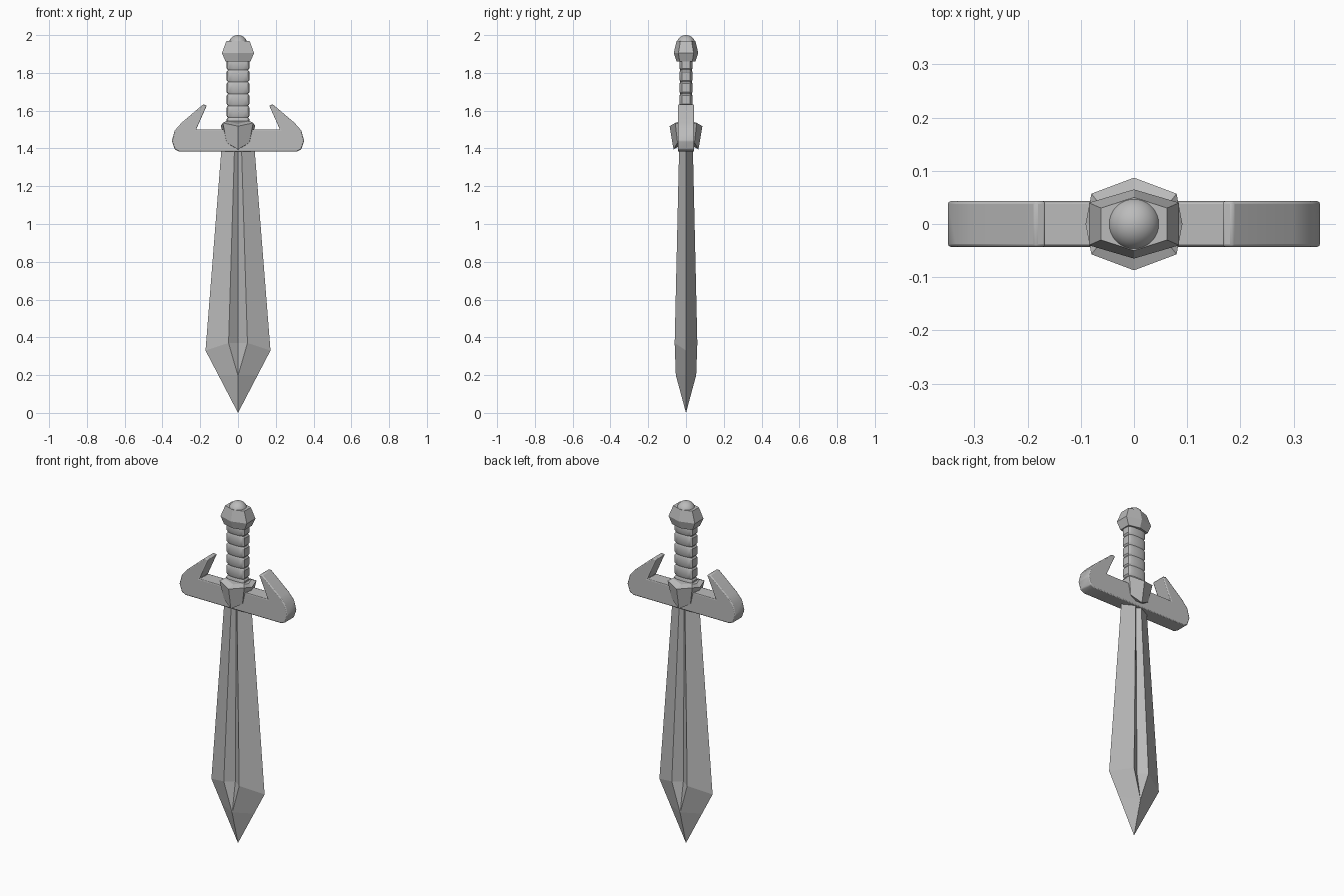
import bpy, bmesh, math

if "Cube" in bpy.data.objects:
    bpy.data.objects.remove(bpy.data.objects["Cube"])

grey = bpy.data.materials.new("plain_grey")
grey.use_nodes = True
grey.diffuse_color = (0.5, 0.5, 0.5, 1)
grey.node_tree.nodes["Principled BSDF"].inputs["Base Color"].default_value = (0.5, 0.5, 0.5, 1)


def finish(name, bm, smooth=None):
    bmesh.ops.recalc_face_normals(bm, faces=bm.faces)
    mesh = bpy.data.meshes.new(name)
    bm.to_mesh(mesh)
    bm.free()
    mesh.materials.append(grey)
    ob = bpy.data.objects.new(name, mesh)
    bpy.context.collection.objects.link(ob)
    if smooth:
        bpy.ops.object.select_all(action='DESELECT')
        ob.select_set(True)
        bpy.context.view_layer.objects.active = ob
        bpy.ops.object.shade_smooth_by_angle(angle=math.radians(smooth))
    return ob


def loft(name, rings, smooth=None):
    """Skin a stack of rings of equal length and cap both ends."""
    bm = bmesh.new()
    loops = [[bm.verts.new(p) for p in ring] for ring in rings]
    n = len(loops[0])
    for a, b in zip(loops, loops[1:]):
        for i in range(n):
            j = (i + 1) % n
            bm.faces.new((a[i], a[j], b[j], b[i]))
    bm.faces.new(loops[0][::-1])
    bm.faces.new(loops[-1])
    bmesh.ops.remove_doubles(bm, verts=bm.verts, dist=0.0001)
    return finish(name, bm, smooth)


def hexagon(side, corner_x, corner_y, point_y, z_side, z_corner, z_point):
    """Ring with points at front and back, and a corner pair on each side."""
    return [(side, 0, z_side), (corner_x, corner_y, z_corner), (0, point_y, z_point),
            (-corner_x, corner_y, z_corner), (-side, 0, z_side),
            (-corner_x, -corner_y, z_corner), (0, -point_y, z_point),
            (corner_x, -corner_y, z_corner)]


# Blade: edge, ridge and central groove on both faces
def blade_ring(z, edge, ridge, thick, groove, z_ridge=None):
    zr = z if z_ridge is None else z_ridge
    return [(edge, 0, z), (ridge, thick, zr), (0, groove, zr), (-ridge, thick, zr),
            (-edge, 0, z), (-ridge, -thick, zr), (0, -groove, zr), (ridge, -thick, zr)]


loft("blade", [
    blade_ring(1.42, 0.086, 0.018, 0.036, 0.016),
    blade_ring(0.33, 0.172, 0.05, 0.06, 0.025, 0.37),
    blade_ring(0.2, 0.104, 0.001, 0.054, 0.053),
    blade_ring(0, 0, 0, 0, 0),
])

# Crossguard with upturned hooks
half = [(0.31, 1.383), (0.335, 1.395), (0.35, 1.44), (0.335, 1.495), (0.3, 1.535),
        (0.185, 1.633), (0.165, 1.628), (0.222, 1.5)]
outline = half + [(-x, z) for x, z in reversed(half)]
bm = bmesh.new()
face = bm.faces.new([bm.verts.new((x, -0.043, z)) for x, z in outline])
grown = bmesh.ops.extrude_face_region(bm, geom=[face])["geom"]
bmesh.ops.translate(bm, vec=(0, 0.086, 0), verts=[v for v in grown if isinstance(v, bmesh.types.BMVert)])
guard = finish("crossguard", bm, 35)
bevel = guard.modifiers.new("soft_edges", 'BEVEL')
bevel.width = 0.005
bevel.segments = 2

# Faceted collar over the middle of the guard
loft("collar", [
    hexagon(0.066, 0.06, 0.045, 0.066, 1.43, 1.43, 1.395),
    hexagon(0.091, 0.08, 0.057, 0.087, 1.52, 1.535, 1.518),
    hexagon(0.07, 0.062, 0.034, 0.045, 1.535, 1.545, 1.53),
])

# Grip: bands separated by shallow grooves
section = [(0.06, 0.0), (0.058, 0.022), (0.048, 0.029), (0.025, 0.033), (0, 0.034)]
quarter = section + [(-x, y) for x, y in reversed(section[:-1])]
ring = quarter + [(x, -y) for x, y in reversed(quarter[1:-1])]
bands, bottom, pitch = 6, 1.5, 0.063
rings = []
for k in range(bands):
    for offset, scale in ((0, 0.89), (0.009, 1), (pitch - 0.009, 1), (pitch, 0.89)):
        z = bottom + k * pitch + offset
        rings.append([(x * scale, y * scale, z) for x, y in ring])
loft("grip", rings, 25)

# Faceted pommel
def pommel_ring(x, y, point, z):
    return [(x, y, z), (0, point, z), (-x, y, z), (-x, -y, z), (0, -point, z), (x, -y, z)]


loft("pommel", [
    pommel_ring(0.066, 0.034, 0.05, 1.86),
    pommel_ring(0.085, 0.04, 0.065, 1.905),
    pommel_ring(0.062, 0.03, 0.05, 1.968),
])

# Round cap on the pommel
bm = bmesh.new()
bmesh.ops.create_uvsphere(bm, u_segments=32, v_segments=16, radius=0.05)
bmesh.ops.translate(bm, vec=(0, 0, 1.95), verts=bm.verts)
finish("pommel_cap", bm, 60)
